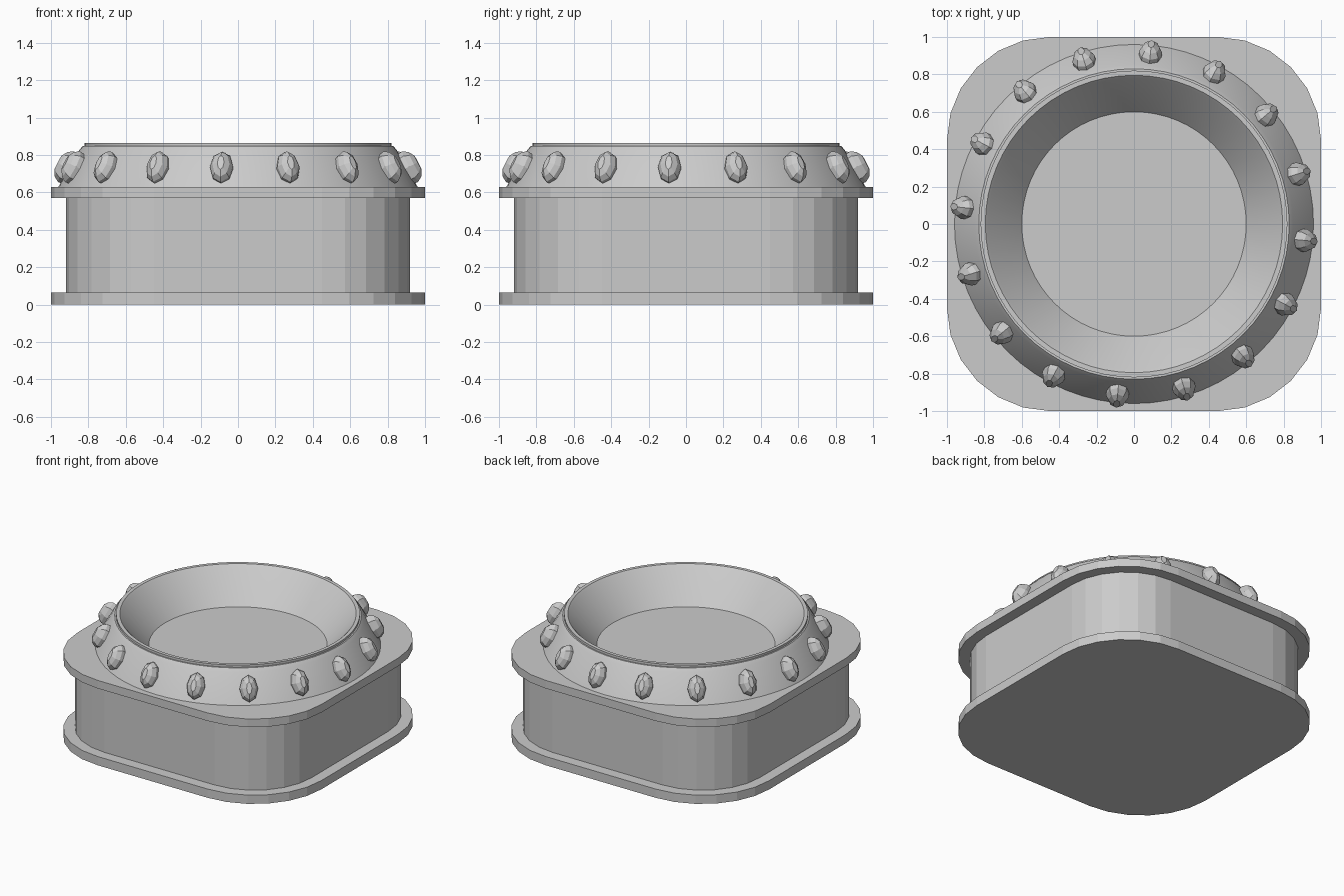
import bpy, bmesh
from math import sin, cos, pi, radians
from mathutils import Vector

if "Cube" in bpy.data.objects:
    bpy.data.objects.remove(bpy.data.objects["Cube"])


def make_object(name, bm, smooth=False):
    bmesh.ops.recalc_face_normals(bm, faces=bm.faces)
    mesh = bpy.data.meshes.new(name)
    bm.to_mesh(mesh)
    bm.free()
    ob = bpy.data.objects.new(name, mesh)
    bpy.context.collection.objects.link(ob)
    if smooth:
        bpy.ops.object.select_all(action='DESELECT')
        ob.select_set(True)
        bpy.context.view_layer.objects.active = ob
        bpy.ops.object.shade_smooth_by_angle(angle=radians(20))
    return ob


def loft(bm, loops, cap_start=True, cap_end=True):
    rings = [[bm.verts.new(p) for p in loop] for loop in loops]
    for a, b in zip(rings, rings[1:]):
        n = len(a)
        for i in range(n):
            j = (i + 1) % n
            bm.faces.new((a[i], a[j], b[j], b[i]))
    if cap_start:
        bm.faces.new(rings[0][::-1])
    if cap_end:
        bm.faces.new(rings[-1])


def rounded_square(half, z, centre=0.45, steps=6):
    r = half - centre
    pts = []
    for q in range(4):
        corner = pi / 4 + q * pi / 2
        cx, cy = (centre * 2 ** 0.5 * f(corner) for f in (cos, sin))
        for k in range(steps + 1):
            a = q * pi / 2 + k / steps * pi / 2
            pts.append((cx + r * cos(a), cy + r * sin(a), z))
    return pts


def circle(r, z, n=64):
    return [(r * cos(2 * pi * i / n), r * sin(2 * pi * i / n), z) for i in range(n)]


# Rounded square base: two flanges and the recessed body
for name, half, z0, z1 in (("bottom_flange", 1.0, 0.0, 0.065),
                           ("body", 0.92, 0.065, 0.57),
                           ("top_flange", 1.0, 0.57, 0.63)):
    bm = bmesh.new()
    loft(bm, [rounded_square(half, z0), rounded_square(half, z1)])
    make_object(name, bm)

# Sloped collar with a stepped lip and a shallow bowl inside
profile = [(0.96, 0.63), (0.85, 0.825), (0.83, 0.848), (0.82, 0.848),
           (0.82, 0.865), (0.795, 0.865), (0.78, 0.85), (0.60, 0.635)]
bm = bmesh.new()
loft(bm, [circle(r, z) for r, z in profile], cap_start=False)
make_object("collar_bowl", bm, smooth=True)

# Sixteen faceted studs standing on the collar slope
tilt = radians(28)
bm = bmesh.new()
for k in range(16):
    a = radians(84.5 + 22.5 * k)
    out = Vector((cos(a), sin(a), 0))
    side = Vector((-sin(a), cos(a), 0))
    normal = out * cos(tilt) + Vector((0, 0, sin(tilt)))
    up = side.cross(normal) * -1
    if up.z < 0:
        up = -up
    centre = out * 0.905 + Vector((0, 0, 0.727))
    loops = []
    for w, h, d in ((0.06, 0.088, -0.02), (0.062, 0.092, 0.022),
                    (0.046, 0.075, 0.05), (0.018, 0.042, 0.07)):
        loops.append([centre + normal * d
                      + side * (w * cos(i * pi / 4)) + up * (h * sin(i * pi / 4))
                      for i in range(8)])
    loft(bm, loops)
make_object("collar_studs", bm)
